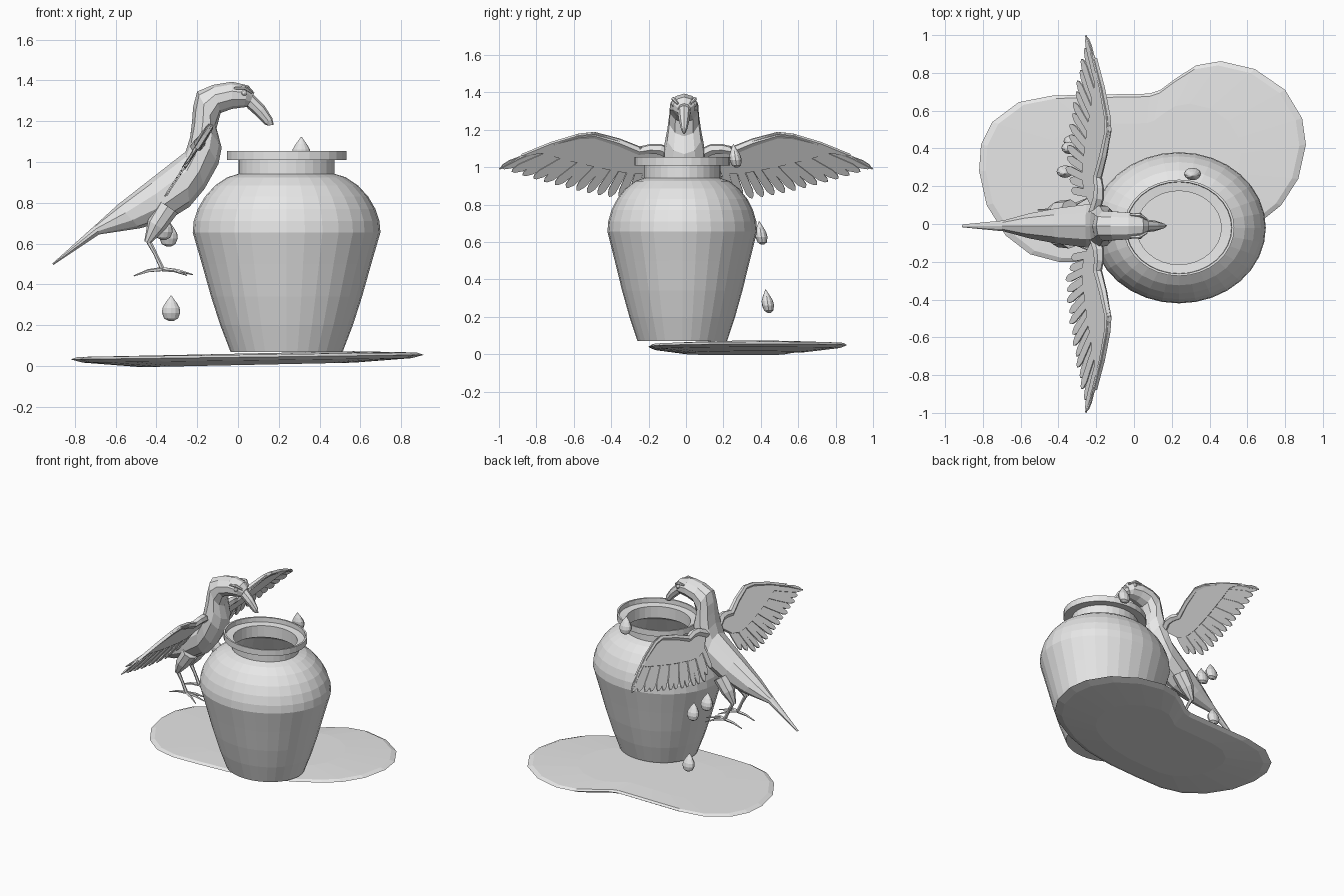
import bpy, bmesh, math
from mathutils import Vector

if "Cube" in bpy.data.objects:
    bpy.data.objects.remove(bpy.data.objects["Cube"], do_unlink=True)

GREY = (0.8, 0.8, 0.8, 1)
clay = bpy.data.materials.new("plain_grey")
clay.use_nodes = True
clay.diffuse_color = GREY
clay.node_tree.nodes["Principled BSDF"].inputs["Base Color"].default_value = GREY


def add_object(name, bm, thickness=0):
    bmesh.ops.recalc_face_normals(bm, faces=bm.faces)
    mesh = bpy.data.meshes.new(name)
    bm.to_mesh(mesh)
    bm.free()
    mesh.materials.append(clay)
    obj = bpy.data.objects.new(name, mesh)
    bpy.context.collection.objects.link(obj)
    if thickness:
        mod = obj.modifiers.new("thickness", "SOLIDIFY")
        mod.thickness = thickness
        mod.offset = 0
    return obj


def skin(name, rings, caps=True):
    """Bridge equal rings of points into one surface."""
    bm = bmesh.new()
    loops = [[bm.verts.new(p) for p in ring] for ring in rings]
    n = len(loops[0])
    for a, b in zip(loops, loops[1:]):
        for i in range(n):
            j = (i + 1) % n
            bm.faces.new((a[i], a[j], b[j], b[i]))
    if caps:
        bm.faces.new(loops[0][::-1])
        bm.faces.new(loops[-1])
    return add_object(name, bm)


def lathe(name, profile, centre, squash, sides, lean=0):
    """Turn a radius/height profile; squash narrows y, lean shifts y with height."""
    cx, cy, cz = centre
    angles = [math.tau * i / sides for i in range(sides)]
    return skin(name, [[(cx + r * math.cos(a), cy + r * squash * math.sin(a) + lean * z, cz + z)
                        for a in angles] for r, z in profile])


def rod(name, points, radii, sides=6):
    """Tapered limb through a list of points."""
    points = [Vector(p) for p in points]
    rings = []
    for i, p in enumerate(points):
        d = points[min(i + 1, len(points) - 1)] - points[max(i - 1, 0)]
        u = d.orthogonal().normalized()
        v = d.normalized().cross(u)
        rings.append([p + radii[i] * (u * math.cos(math.tau * k / sides) + v * math.sin(math.tau * k / sides))
                      for k in range(sides)])
    return skin(name, rings)


# Jar: outer wall, flared rim with an inner ledge, hollow inside
jar = [(0.275, 0.07), (0.325, 0.2), (0.37, 0.34), (0.415, 0.5), (0.46, 0.655),
       (0.455, 0.71), (0.435, 0.77), (0.4, 0.83), (0.35, 0.885), (0.29, 0.925), (0.235, 0.942),
       (0.235, 1.01), (0.293, 1.01), (0.293, 1.053), (0.28, 1.053), (0.278, 1.02), (0.224, 1.015),
       (0.224, 0.93), (0.34, 0.87), (0.44, 0.7), (0.445, 0.655), (0.4, 0.5), (0.26, 0.09)]
lathe("jar", jar, (0.238, -0.02, 0), 0.87, 32)

# Puddle: two-lobed lens
outline = [(-0.82, 0.28), (-0.81, 0.42), (-0.75, 0.54), (-0.61, 0.645), (-0.43, 0.68), (-0.2, 0.685),
           (0.08, 0.69), (0.14, 0.71), (0.22, 0.77), (0.33, 0.84), (0.46, 0.862), (0.64, 0.82),
           (0.8, 0.71), (0.89, 0.56), (0.91, 0.42), (0.87, 0.24), (0.78, 0.1), (0.68, 0.02),
           (0.5, -0.08), (0.3, -0.15), (0.05, -0.19), (-0.2, -0.2), (-0.4, -0.2), (-0.55, -0.16),
           (-0.68, -0.06), (-0.78, 0.1)]
rings = []
for k, dz in [(0.6, -0.038), (0.93, -0.016), (1, 0), (0.96, 0.012), (0.6, 0.018)]:
    rings.append([(0.05 + (x - 0.05) * k, 0.3 + (y - 0.3) * k, 0.043 + 0.0127 * x + dz) for x, y in outline])
skin("puddle", rings)

# Water drops
drop = [(0.012, -0.062), (0.034, -0.05), (0.045, -0.022), (0.042, 0.002), (0.027, 0.028), (0.012, 0.048), (0.002, 0.063)]
for i, centre in enumerate([(-0.365, 0.275, 0.68), (-0.34, 0.4, 0.648), (-0.328, 0.435, 0.283), (0.31, 0.262, 1.06)]):
    lathe("water_drop_%d" % (i + 1), drop, centre, 0.72, 12, -0.15)


def loft(name, sections, sides=10):
    """Sections give the back point, belly point and half width."""
    rings = []
    for ux, uz, lx, lz, w in sections:
        top, low = Vector((ux, -0.01, uz)), Vector((lx, -0.01, lz))
        mid, half = (top + low) / 2, (top - low) / 2
        rings.append([mid + half * math.cos(math.tau * i / sides) + Vector((0, w * math.sin(math.tau * i / sides), 0))
                      for i in range(sides)])
    return skin(name, rings)


# Bird body, from tail tip to brow, then the hooked beak
loft("bird_body", [
    (-0.91, 0.502, -0.905, 0.495, 0.008), (-0.7, 0.69, -0.68, 0.645, 0.03),
    (-0.59, 0.79, -0.48, 0.675, 0.07), (-0.43, 0.915, -0.35, 0.71, 0.1),
    (-0.257, 1.05, -0.238, 0.78, 0.12), (-0.235, 1.12, -0.164, 0.868, 0.12),
    (-0.225, 1.2, -0.096, 0.99, 0.11), (-0.22, 1.27, -0.08, 1.07, 0.095),
    (-0.2, 1.345, -0.105, 1.165, 0.083), (-0.125, 1.377, -0.085, 1.24, 0.08),
    (-0.03, 1.393, -0.03, 1.26, 0.075), (0.05, 1.375, 0.03, 1.268, 0.06), (0.08, 1.34, 0.05, 1.27, 0.035)])
loft("beak", [
    (0.06, 1.345, 0.045, 1.265, 0.036), (0.13, 1.275, 0.09, 1.225, 0.028),
    (0.168, 1.215, 0.13, 1.185, 0.016), (0.175, 1.182, 0.145, 1.178, 0.005)], 8)


def wing_point(side, y, z, shift=0):
    """The wings lie in a slanted plane, leaning back towards the feather tips."""
    return Vector((-0.36 + 0.65 * (z - 0.83) + shift, side * y, z))


FEATHERS = 15
arm = [(0.06, 1.07), (0.14, 1.108), (0.19, 1.11), (0.25, 1.1), (0.36, 1.145),
       (0.49, 1.183), (0.57, 1.175), (0.72, 1.13), (0.88, 1.065)]


def feather_line(t):
    tip_y = 0.99 - 0.81 * t
    tip_z = 0.83 + 0.17 * max(0, (tip_y - 0.3) / 0.7) ** 1.4 + max(0, 0.3 - tip_y) * 0.4
    base = Vector((0.55 - 0.4 * t, 1.16 - 0.07 * t))
    return base, Vector((tip_y, tip_z))


for side, label in ((1, "left"), (-1, "right")):
    # Flight feathers fan out from the arm
    bm = bmesh.new()
    for i in range(FEATHERS):
        base, tip = feather_line(i / (FEATHERS - 1))
        d = tip - base
        across = Vector((-d.y, d.x)).normalized()
        shape = [(0, 0.012), (0.6, 0.021), (0.88, 0.021), (0.97, 0.012), (1, 0)]
        edge = shape + [(t, -w) for t, w in shape[-2::-1]]
        pts = [base + d * t + across * w for t, w in edge]
        bm.faces.new([bm.verts.new(wing_point(side, p.x, p.y, 0.006 * (i % 2))) for p in pts])
    add_object(label + "_wing_feathers", bm, 0.008)

    # Coverts fill the area between the arm and the feathers
    bm = bmesh.new()
    trail = []
    for i in range(len(arm)):
        base, tip = feather_line(1 - i / (len(arm) - 1))
        trail.append(base.lerp(tip, 0.5))
    upper = [bm.verts.new(wing_point(side, y, z, 0.003)) for y, z in arm]
    lower = [bm.verts.new(wing_point(side, p.x, p.y, 0.003)) for p in trail]
    for i in range(len(arm) - 1):
        bm.faces.new((upper[i], upper[i + 1], lower[i + 1], lower[i]))
    add_object(label + "_wing_coverts", bm, 0.02)

    # Arm along the leading edge
    tip = [(0.997, 1.003)]
    rod(label + "_wing_arm", [wing_point(side, y, z - 0.012) for y, z in arm + tip],
        [0.03, 0.03, 0.027, 0.024, 0.022, 0.018, 0.016, 0.013, 0.01, 0.005])

    # Leg: feathered thigh, thin shank, three front toes and one back toe
    y = side * 0.075
    rod(label + "_thigh", [(-0.34, y, 0.78), (-0.4, y, 0.69), (-0.445, y, 0.605)], [0.055, 0.048, 0.016], 8)
    ankle = Vector((-0.37, y, 0.475))
    rod(label + "_shank", [(-0.445, y, 0.625), (-0.405, y, 0.55), ankle], [0.014, 0.01, 0.012])
    for k, (dx, dy, dz) in enumerate([(0.15, 0, -0.027), (0.12, 0.06, -0.03), (0.12, -0.06, -0.03), (-0.14, 0, -0.033)]):
        rod("%s_toe_%d" % (label, k + 1),
            [ankle, ankle + Vector((dx * 0.5, dy * 0.5, dz * 0.25)), ankle + Vector((dx, dy, dz))],
            [0.011, 0.008, 0.003], 5)

    # Eye under a brow ridge
    bm = bmesh.new()
    bmesh.ops.create_icosphere(bm, subdivisions=2, radius=0.015)
    bmesh.ops.translate(bm, verts=bm.verts, vec=(0.03, -0.01 + side * 0.055, 1.338))
    add_object(label + "_eye", bm)
    rod(label + "_brow", [(-0.02, -0.01 + side * 0.06, 1.362), (0.03, -0.01 + side * 0.058, 1.365),
                          (0.068, -0.01 + side * 0.035, 1.34)], [0.006, 0.011, 0.006])
